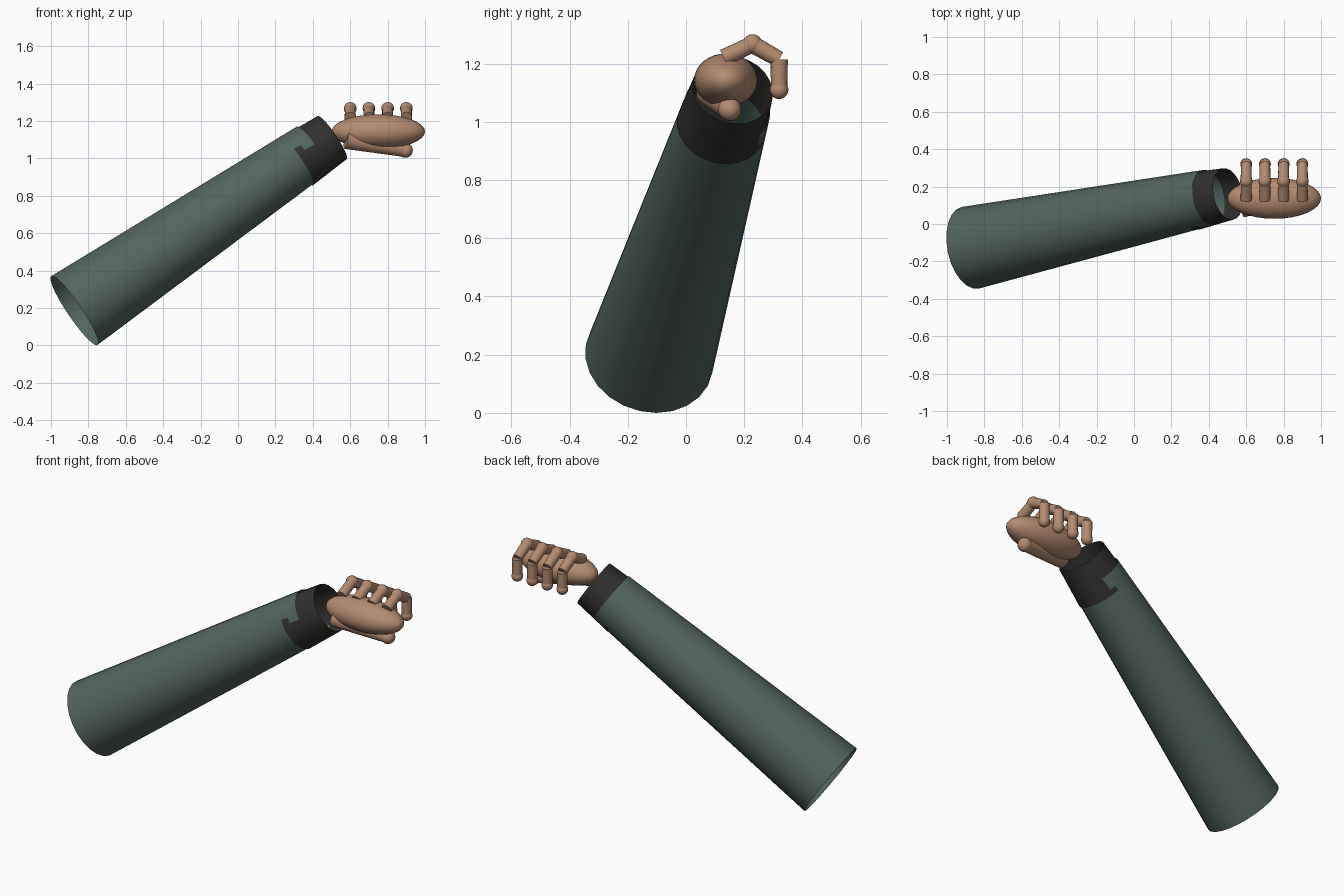
import bpy, bmesh, math
from mathutils import Vector

if "Cube" in bpy.data.objects:
    bpy.data.objects.remove(bpy.data.objects["Cube"])


def material(name, rgb):
    m = bpy.data.materials.new(name)
    m.diffuse_color = (*rgb, 1)
    m.use_nodes = True
    m.node_tree.nodes["Principled BSDF"].inputs["Base Color"].default_value = m.diffuse_color
    return m


CLOTH = material("sleeve_cloth", (0.085, 0.13, 0.115))
DARK = material("cuff_dark", (0.03, 0.029, 0.027))
SKIN = material("skin", (0.45, 0.26, 0.165))


def finish(obj, name, mat):
    obj.name = name
    obj.data.materials.append(mat)
    bpy.ops.object.shade_smooth_by_angle(angle=math.radians(40))
    return obj


def limb(name, a, b, r1, r2, mat, sides=16, cap='NGON'):
    """Tapered cylinder from point a to point b."""
    a, b = Vector(a), Vector(b)
    bpy.ops.mesh.primitive_cone_add(vertices=sides, radius1=r1, radius2=r2, depth=(b - a).length,
                                    end_fill_type=cap, location=(a + b) / 2,
                                    rotation=(b - a).to_track_quat('Z', 'Y').to_euler())
    return finish(bpy.context.object, name, mat)


def ball(name, loc, size, mat, seg=16, rings=10):
    bpy.ops.mesh.primitive_uv_sphere_add(segments=seg, ring_count=rings, radius=1, location=loc)
    obj = bpy.context.object
    obj.scale = size
    bpy.ops.object.transform_apply(location=False, rotation=False, scale=True)
    return finish(obj, name, mat)


# Sleeve: open tapered tube along the arm axis
start = Vector((-0.875, -0.127, 0.186))
end = Vector((0.5, 0.163, 1.115))
axis = (end - start).normalized()
limb("sleeve", start, start + axis * 1.56, 0.223, 0.150, CLOTH, 24, 'NOTHING')

# Cuff: overlaps the sleeve end, set slightly low so it shows on the underside
shift = Vector((0.003, -0.0025, -0.0045))
limb("cuff", start + axis * 1.455 + shift, end + shift, 0.1548, 0.14, DARK, 24, 'NOTHING')

# Palm
ball("palm", (0.75, 0.137, 1.143), (0.25, 0.109, 0.092), SKIN, 32, 16)

# Four curled fingers
for i in range(4):
    x = 0.6 + 0.1 * i
    path = [(x, 0.13, 1.22), (x, 0.228, 1.267), (x, 0.32, 1.215), (x, 0.32, 1.11)]
    for j in range(3):
        limb(f"finger_{i + 1}_segment_{j + 1}", path[j], path[j + 1], 0.03, 0.028, SKIN)
    ball(f"finger_{i + 1}_knuckle", path[1], (0.034,) * 3, SKIN)
    ball(f"finger_{i + 1}_tip", path[3], (0.032,) * 3, SKIN)

# Thumb lying under the palm
limb("thumb", (0.578, 0.085, 1.1), (0.895, 0.15, 1.043), 0.05, 0.036, SKIN)
ball("thumb_tip", (0.895, 0.15, 1.043), (0.04,) * 3, SKIN)
